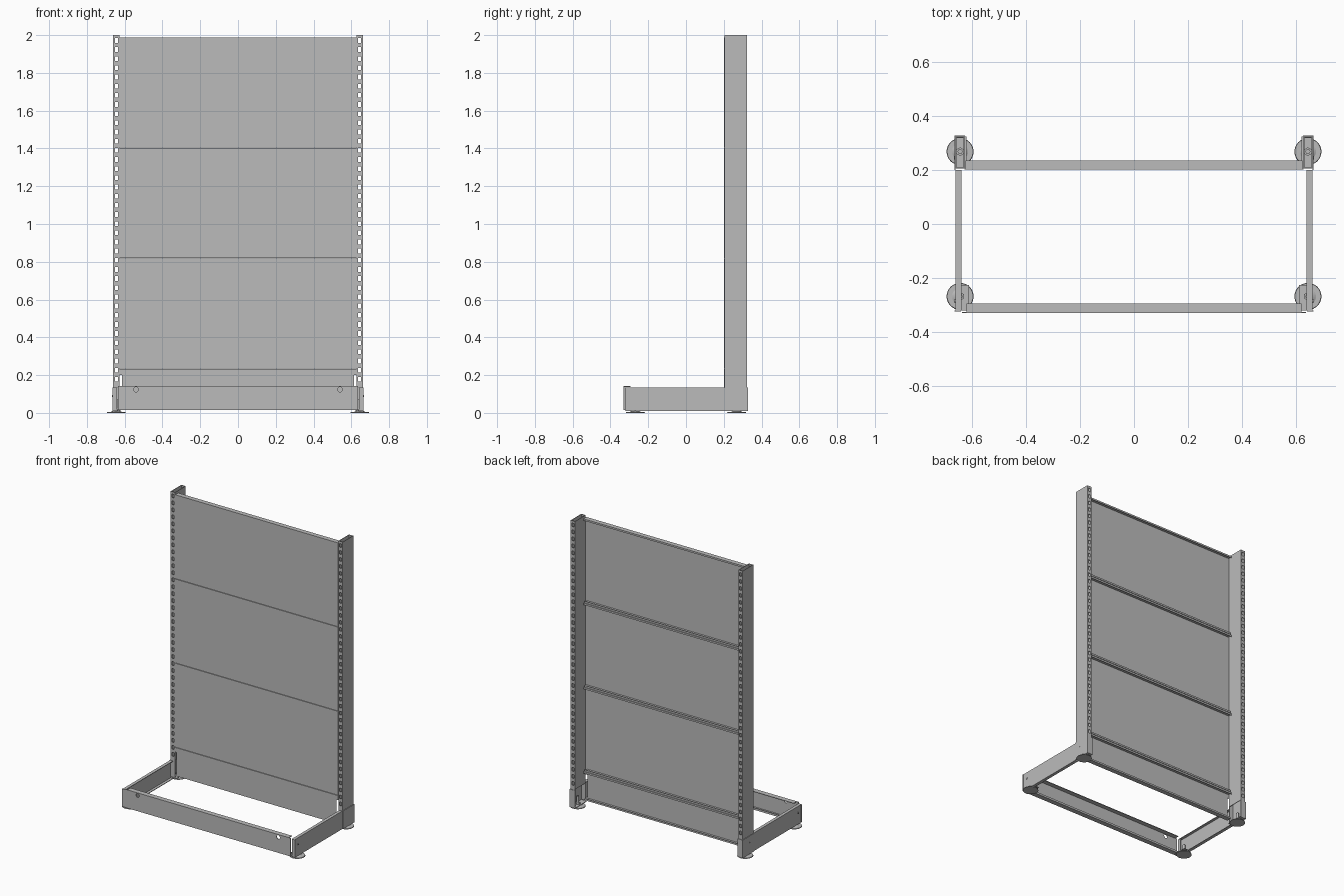
import bpy, bmesh, math
from mathutils import Matrix

old = bpy.data.objects.get("Cube")
if old:
    bpy.data.objects.remove(old, do_unlink=True)

steel = bpy.data.materials.new("grey_steel")
steel.use_nodes = True
GREY = (0.5, 0.5, 0.5, 1)
steel.diffuse_color = GREY
steel.node_tree.nodes["Principled BSDF"].inputs["Base Color"].default_value = GREY

T = 0.004  # sheet thickness


def finish(name, bm):
    mesh = bpy.data.meshes.new(name)
    bmesh.ops.recalc_face_normals(bm, faces=bm.faces)
    bm.to_mesh(mesh)
    bm.free()
    mesh.materials.append(steel)
    ob = bpy.data.objects.new(name, mesh)
    bpy.context.scene.collection.objects.link(ob)
    return ob


def sheets(name, boxes, side=1):
    """Boxes given as x, y and z ranges; side -1 mirrors them across x."""
    bm = bmesh.new()
    for x0, x1, y0, y1, z0, z1 in boxes:
        m = Matrix.Translation((side * (x0 + x1) / 2, (y0 + y1) / 2, (z0 + z1) / 2))
        bmesh.ops.create_cube(bm, size=1, matrix=m @ Matrix.Diagonal((x1 - x0, y1 - y0, z1 - z0, 1)))
    return finish(name, bm)


def slotted(x0, x1, y0, z0, z1):
    """Upright strip with a column of square slots."""
    edge, pitch, slot = 0.009, 0.0485, 0.025
    boxes = [(x0, x0 + edge, y0, y0 + T, z0, z1), (x1 - edge, x1, y0, y0 + T, z0, z1)]
    low, z = z0, 0.165
    while z + slot < z1:
        boxes.append((x0 + edge, x1 - edge, y0, y0 + T, low, z))
        low = z + slot
        z += pitch
    boxes.append((x0 + edge, x1 - edge, y0, y0 + T, low, z1))
    return boxes


def foot(name, x, y):
    """Levelling foot: flat dish, hexagonal nut and threaded stem."""
    bm = bmesh.new()
    for r0, r1, z0, z1, n in ((0.05, 0.048, 0, 0.005, 32), (0.03, 0.016, 0.005, 0.012, 32),
                              (0.016, 0.016, 0.016, 0.026, 6), (0.009, 0.009, 0.01, 0.07, 16)):
        bmesh.ops.create_cone(bm, cap_ends=True, segments=n, radius1=r0, radius2=r1,
                              depth=z1 - z0, matrix=Matrix.Translation((x, y, (z0 + z1) / 2)))
    finish(name, bm)


def cylinder(name, r, depth, loc, axis):
    bm = bmesh.new()
    bmesh.ops.create_cone(bm, cap_ends=True, segments=20, radius1=r, radius2=r, depth=depth,
                          matrix=Matrix.Translation(loc) @ Matrix.Rotation(math.pi / 2, 4, axis))
    return finish(name, bm)


for side, tag in ((1, "left"), (-1, "right")):
    # Slotted upright tube
    xi, xo, yf, yb = 0.627, 0.661, 0.205, 0.322
    sheets(tag + "_upright",
           slotted(xi, xo, yf, 0.02, 2) + slotted(xi, xo, yb - T, 0.02, 2)
           + [(xi, xi + T, yf + T, yb - T, 0.14, 2), (xo - T, xo, yf + T, yb - T, 0.02, 2)], side)
    # Shoe around the upright
    sheets(tag + "_rear_shoe",
           [(0.661, 0.665, 0.2, 0.328, 0.01, 0.135), (0.625, 0.661, 0.324, 0.328, 0.01, 0.135),
            (0.62, 0.661, 0.205, 0.324, 0.012, 0.016)], side)
    # Side rail, open inwards
    sheets(tag + "_side_rail",
           [(0.657, 0.661, -0.32, 0.2, 0.01, 0.135), (0.639, 0.657, -0.32, 0.2, 0.131, 0.135),
            (0.639, 0.657, -0.32, 0.2, 0.01, 0.014)], side)
    # Front corner bracket
    sheets(tag + "_front_bracket",
           [(0.64, 0.665, -0.324, -0.32, 0.012, 0.135), (0.61, 0.657, -0.32, -0.225, 0.014, 0.018),
            (0.64, 0.644, -0.32, -0.295, 0.014, 0.131)], side)
    foot(tag + "_rear_foot", side * 0.644, 0.268)
    foot(tag + "_front_foot", side * 0.644, -0.268)
    for place, y in (("front", -0.285), ("rear", 0.245)):
        cylinder(f"{tag}_{place}_bolt", 0.006, 0.008, (side * 0.662, y, 0.09), 'Y')

# Back panels: folded trays with returns at top and bottom
levels = [0.035, 0.235, 0.82, 1.405, 1.99]
for i, (z0, z1) in enumerate(zip(levels, levels[1:])):
    z1 -= 0.003
    w = 0.627
    lo = 0.2 if i == 0 else z0
    boxes = [(-w, w, 0.202, 0.205, lo, z1),
             (-0.623, 0.623, 0.205, 0.235, z1 - T, z1),
             (-0.615, 0.615, 0.205, 0.235, z0, z0 + T),
             (-0.623, 0.623, 0.231, 0.235, z1 - 0.012, z1 - T),
             (-0.615, 0.615, 0.231, 0.235, z0 + T, z0 + 0.012)]
    if i == 0:
        boxes.append((-0.615, 0.615, 0.202, 0.205, z0, lo))
    sheets(f"back_panel_{i + 1}", boxes)

# Kick plate: folded front sheet with two round holes
kick = sheets("kick_plate", [(-0.636, 0.636, -0.33, -0.326, 0.015, 0.142)])
for x in (-0.54, 0.54):
    cutter = cylinder("hole_cutter", 0.013, 0.1, (x, -0.328, 0.124), 'X')
    cutter.hide_render = True
    mod = kick.modifiers.new("hole", 'BOOLEAN')
    mod.operation, mod.object, mod.solver = 'DIFFERENCE', cutter, 'EXACT'
    bpy.context.view_layer.objects.active = kick
    bpy.ops.object.modifier_apply(modifier=mod.name)
    bpy.data.objects.remove(cutter, do_unlink=True)
sheets("kick_plate_returns",
       [(-0.62, 0.62, -0.326, -0.295, 0.138, 0.142), (-0.62, 0.62, -0.326, -0.295, 0.015, 0.019),
        (-0.62, 0.62, -0.299, -0.295, 0.019, 0.029)])
